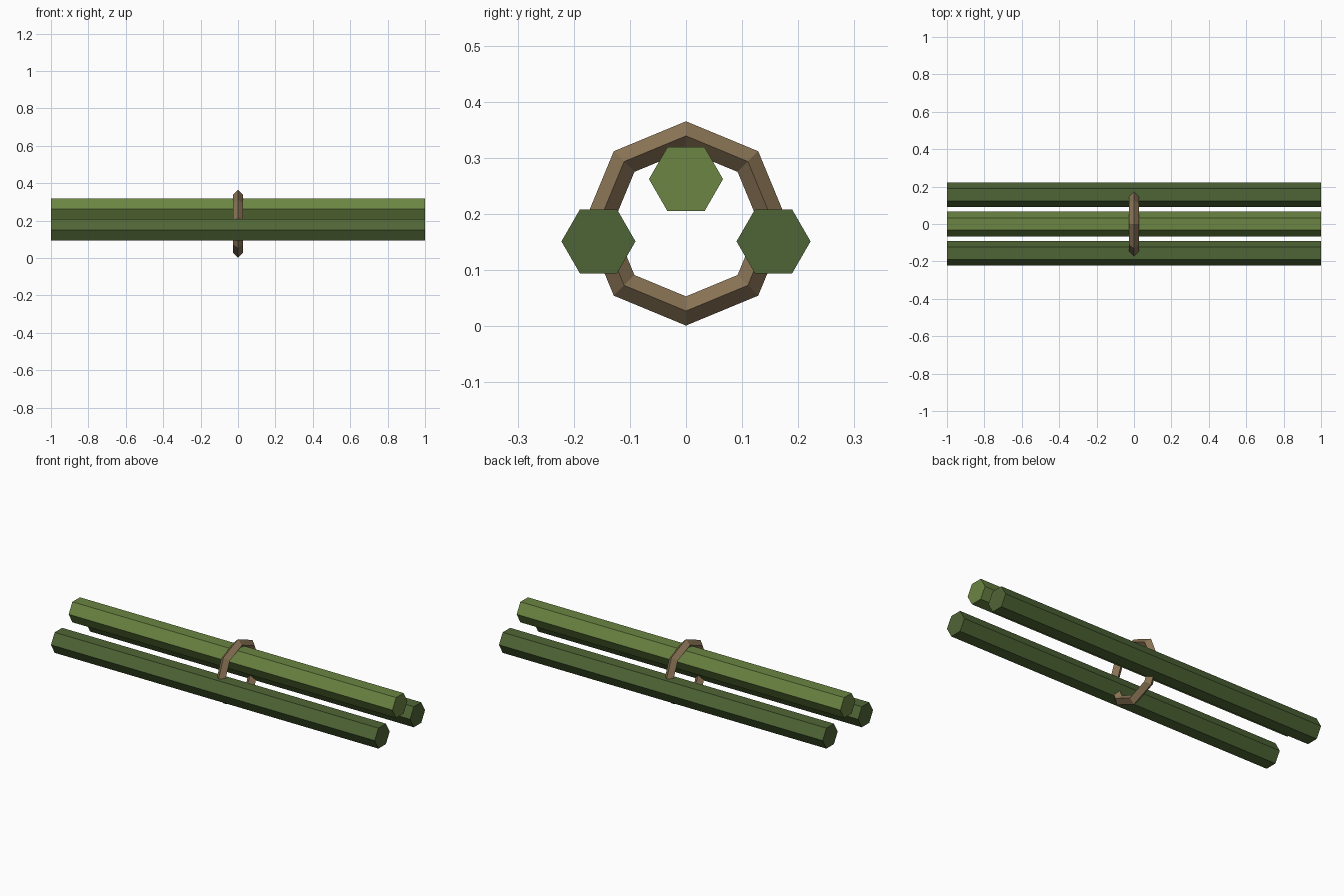
import bpy
import math

if "Cube" in bpy.data.objects:
    bpy.data.objects.remove(bpy.data.objects["Cube"])


def material(name, srgb):
    m = bpy.data.materials.new(name)
    lin = [((c / 255 + 0.055) / 1.055) ** 2.4 for c in srgb]
    m.diffuse_color = (*lin, 1)
    m.use_nodes = True
    m.node_tree.nodes["Principled BSDF"].inputs["Base Color"].default_value = m.diffuse_color
    return m


light_green = material("light_green", (107, 133, 66))
dark_green = material("dark_green", (79, 101, 54))
tan = material("tan_rope", (139, 117, 86))


# Six-sided stalks lying along x, with a corner pointing to each side
def stalk(name, y, z, mat):
    bpy.ops.mesh.primitive_cylinder_add(
        vertices=6, radius=0.066, depth=2, location=(0, y, z),
        rotation=(0, math.pi / 2, 0))
    ob = bpy.context.object
    ob.name = name
    ob.data.materials.append(mat)


stalk("top_stalk", 0, 0.262, light_green)
stalk("front_stalk", -0.156, 0.151, dark_green)
stalk("back_stalk", 0.156, 0.151, dark_green)

# Eight-sided binding ring with a diamond cross-section
bpy.ops.mesh.primitive_torus_add(
    major_segments=8, minor_segments=4, major_radius=0.156,
    minor_radius=0.026, location=(0, 0, 0.183), rotation=(0, math.pi / 2, 0))
ring = bpy.context.object
ring.name = "binding_ring"
ring.data.materials.append(tan)
